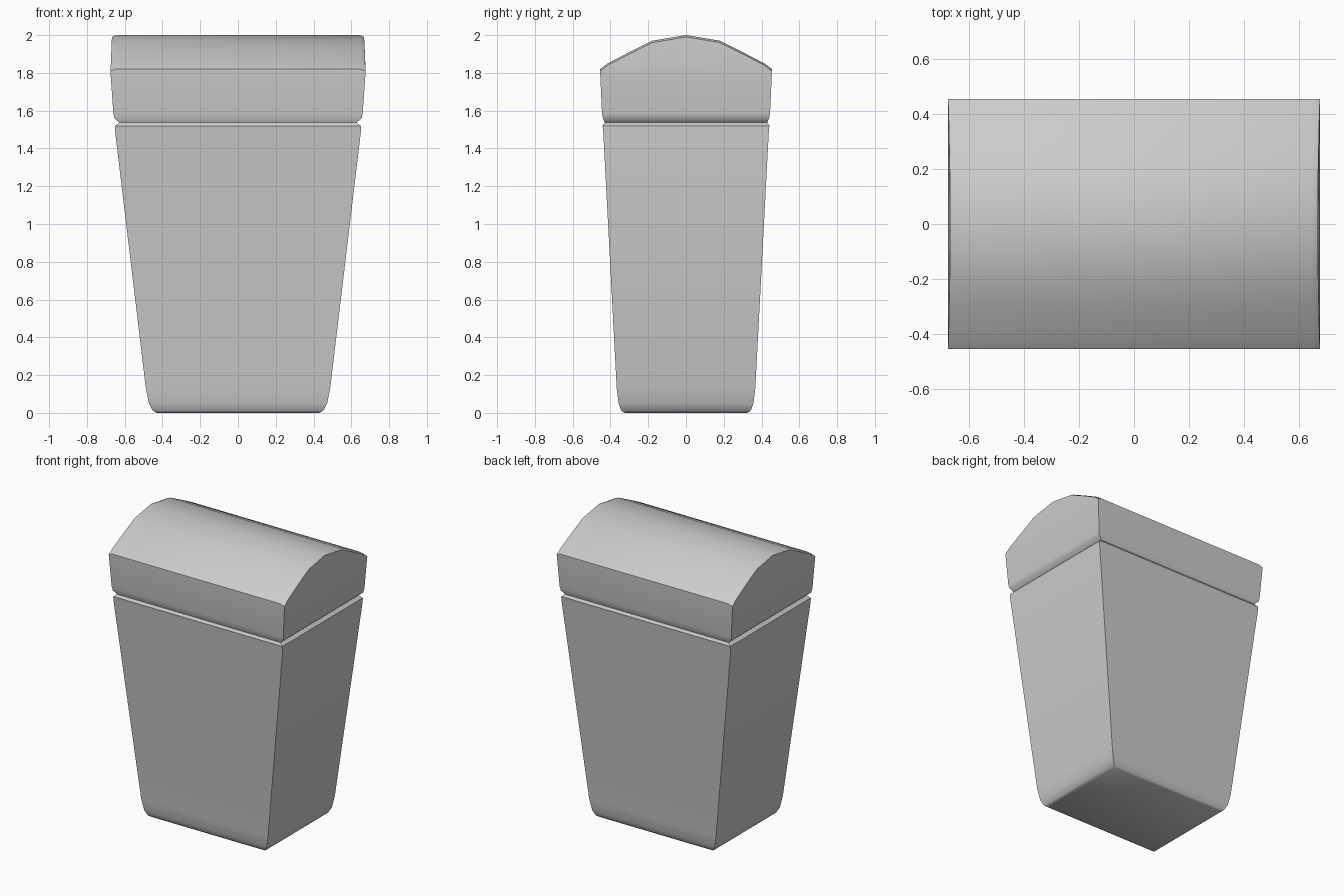
import bpy
import bmesh
import math

if "Cube" in bpy.data.objects:
    bpy.data.objects.remove(bpy.data.objects["Cube"])


def ring(bm, x, y, z):
    return [bm.verts.new((sx * x, sy * y, z))
            for sx, sy in ((-1, -1), (1, -1), (1, 1), (-1, 1))]


def loft(bm, sections):
    """Stack of rectangles (half x, half y, z) joined by side walls."""
    rings = [ring(bm, *s) for s in sections]
    for a, b in zip(rings, rings[1:]):
        for i in range(4):
            j = (i + 1) % 4
            bm.faces.new((a[i], a[j], b[j], b[i]))
    return rings


def finish(bm, name):
    bmesh.ops.recalc_face_normals(bm, faces=bm.faces)
    mesh = bpy.data.meshes.new(name)
    bm.to_mesh(mesh)
    bm.free()
    obj = bpy.data.objects.new(name, mesh)
    bpy.context.collection.objects.link(obj)
    bpy.ops.object.select_all(action='DESELECT')
    obj.select_set(True)
    bpy.context.view_layer.objects.active = obj
    bpy.ops.object.shade_smooth_by_angle(angle=math.radians(40))


SEAM = (0.628, 0.43, 1.537)

# Tapered bin body with a rounded foot, open where it meets the lid
bm = bmesh.new()
rings = loft(bm, [(0.43, 0.325, 0.0), (0.452, 0.343, 0.012),
                  (0.472, 0.357, 0.05), (0.488, 0.367, 0.13),
                  (0.652, 0.439, 1.50), (0.65, 0.442, 1.52), SEAM])
bm.faces.new(rings[0])
finish(bm, "bin_body")

# Lid: flared band above the groove
bm = bmesh.new()
rings = loft(bm, [SEAM, (0.655, 0.44, 1.56), (0.66, 0.445, 1.585),
                  (0.676, 0.455, 1.81)])
fl, fr, br, bl = rings[-1]

# Arched lid top with narrow chamfers at both ends
half_arch = [(0.455, 1.82), (0.415, 1.85), (0.30, 1.91), (0.18, 1.97)]
arch = ([(-y, z) for y, z in half_arch] + [(0, 2.0)]
        + [(y, z) for y, z in reversed(half_arch)])


def arch_row(x_low, taper, drop):
    return [bm.verts.new((x_low - math.copysign(taper * (z - 1.82), x_low), y, z - drop))
            for y, z in arch]


rows = [arch_row(-0.675, 0.04, 0.01), arch_row(-0.648, 0, 0),
        arch_row(0.648, 0, 0), arch_row(0.675, 0.04, 0.01)]
# Weld the eaves of the end rows onto the band
bmesh.ops.weld_verts(bm, targetmap={rows[0][0]: fl, rows[0][-1]: bl,
                                    rows[3][0]: fr, rows[3][-1]: br})
rows[0][0], rows[0][-1], rows[3][0], rows[3][-1] = fl, bl, fr, br
for a, b in zip(rows, rows[1:]):
    for i in range(len(arch) - 1):
        bm.faces.new((a[i], b[i], b[i + 1], a[i + 1]))

# Gable ends and the thin eave strips along front and back
for row in (rows[0], rows[3]):
    bm.faces.new(row)
for k in (0, -1):
    bm.faces.new([r[k] for r in rows])
finish(bm, "bin_lid")
